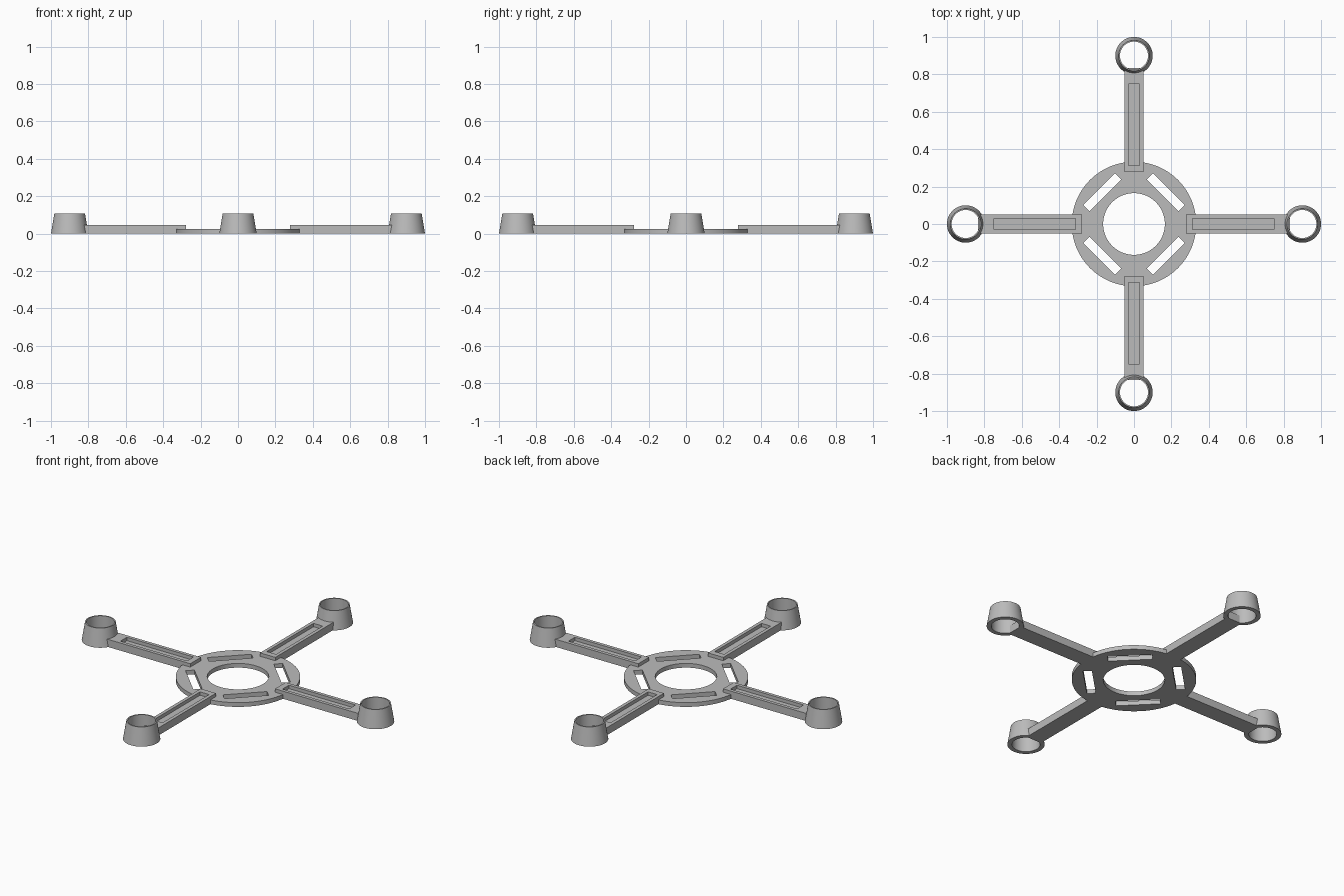
import bpy, bmesh
from math import pi, cos, sin
from mathutils import Matrix

cube = bpy.data.objects.get("Cube")
if cube:
    bpy.data.objects.remove(cube, do_unlink=True)

SEGMENTS = 64
grey = bpy.data.materials.new("plain grey")
grey.use_nodes = True
colour = (0.5, 0.5, 0.5, 1)
grey.diffuse_color = colour
grey.node_tree.nodes["Principled BSDF"].inputs["Base Color"].default_value = colour


def add_object(name, bm):
    mesh = bpy.data.meshes.new(name)
    bmesh.ops.recalc_face_normals(bm, faces=bm.faces)
    bm.to_mesh(mesh)
    bm.free()
    mesh.materials.append(grey)
    obj = bpy.data.objects.new(name, mesh)
    bpy.context.collection.objects.link(obj)
    return obj


def box(name, x0, x1, width, z0, z1, angle=0):
    """Box running outward along x, then turned about the z axis."""
    bm = bmesh.new()
    place = (Matrix.Rotation(angle, 4, 'Z')
             @ Matrix.Translation(((x0 + x1) / 2, 0, (z0 + z1) / 2))
             @ Matrix.Diagonal((x1 - x0, width, z1 - z0, 1)))
    bmesh.ops.create_cube(bm, size=1, matrix=place)
    return add_object(name, bm)


def ring(name, profile, centre=(0, 0)):
    """Closed radius/height profile turned about a vertical axis."""
    bm = bmesh.new()
    loops = []
    for i in range(SEGMENTS):
        a = 2 * pi * i / SEGMENTS
        loops.append([bm.verts.new((centre[0] + r * cos(a), centre[1] + r * sin(a), z))
                      for r, z in profile])
    n = len(profile)
    for i in range(SEGMENTS):
        here, there = loops[i], loops[(i + 1) % SEGMENTS]
        for j in range(n):
            k = (j + 1) % n
            bm.faces.new((here[j], there[j], there[k], here[k]))
    return add_object(name, bm)


def cut(obj, cutter):
    cutter.hide_render = True
    mod = obj.modifiers.new("cut", 'BOOLEAN')
    mod.operation = 'DIFFERENCE'
    mod.solver = 'EXACT'
    mod.object = cutter
    bpy.context.view_layer.objects.active = obj
    bpy.ops.object.modifier_apply(modifier=mod.name)
    bpy.data.objects.remove(cutter, do_unlink=True)


def smooth(obj):
    bpy.ops.object.select_all(action='DESELECT')
    obj.select_set(True)
    bpy.context.view_layer.objects.active = obj
    bpy.ops.object.shade_smooth_by_angle(angle=pi / 6)


# Central plate with a round opening and four diagonal slots
PLATE_TOP = 0.025
plate = ring("centre_plate", [(0.165, 0), (0.333, 0), (0.333, PLATE_TOP), (0.165, PLATE_TOP)])
for i in range(4):
    cut(plate, box("slot_cutter", 0.216, 0.264, 0.24, -0.1, 0.1, pi / 4 + i * pi / 2))
smooth(plate)

# Four arms with recessed channels, each ending in a tapered motor mount
for i, side in enumerate(("left", "back", "right", "front")):
    angle = i * pi / 2
    arm = box(side + "_arm", 0.277, 0.835, 0.1, 0, 0.045, angle)
    cut(arm, box("channel_cutter", 0.312, 0.748, 0.06, PLATE_TOP, 0.1, angle))
    mount = ring(side + "_motor_mount",
                 [(0.075, 0), (0.1, 0), (0.082, 0.108), (0.075, 0.108)],
                 (0.9 * cos(angle), 0.9 * sin(angle)))
    smooth(mount)
